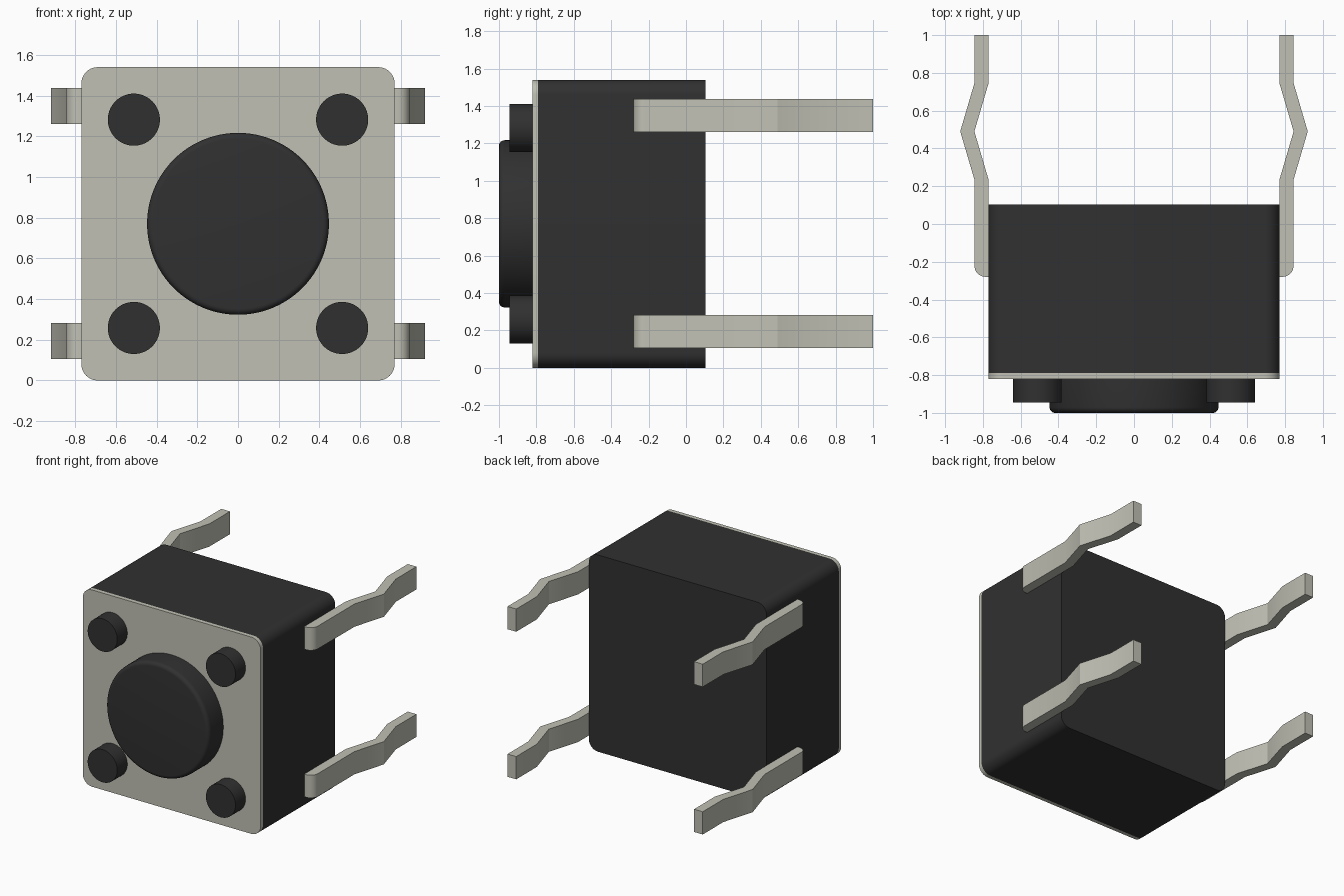
import bpy, bmesh, math
from mathutils import Vector

if "Cube" in bpy.data.objects:
    bpy.data.objects.remove(bpy.data.objects["Cube"])


def material(name, rgb):
    m = bpy.data.materials.new(name)
    m.diffuse_color = (*rgb, 1)
    m.use_nodes = True
    m.node_tree.nodes["Principled BSDF"].inputs["Base Color"].default_value = m.diffuse_color
    return m


BLACK = material("black plastic", (0.03, 0.03, 0.03))
METAL = material("pale metal", (0.53, 0.53, 0.46))


def finish(name, bm, mat):
    bmesh.ops.recalc_face_normals(bm, faces=bm.faces)
    me = bpy.data.meshes.new(name)
    bm.to_mesh(me)
    bm.free()
    me.materials.append(mat)
    ob = bpy.data.objects.new(name, me)
    bpy.context.collection.objects.link(ob)
    bpy.ops.object.select_all(action='DESELECT')
    ob.select_set(True)
    bpy.context.view_layer.objects.active = ob
    bpy.ops.object.shade_smooth_by_angle(angle=math.radians(30))
    return ob


def prism(name, points, offset, mat):
    """Extrude a closed planar outline along an offset vector."""
    bm = bmesh.new()
    face = bm.faces.new([bm.verts.new(p) for p in points])
    res = bmesh.ops.extrude_face_region(bm, geom=[face], use_keep_orig=True)
    verts = [v for v in res["geom"] if isinstance(v, bmesh.types.BMVert)]
    bmesh.ops.translate(bm, vec=Vector(offset), verts=verts)
    return finish(name, bm, mat)


def arc(cx, cy, r, a0, a1, n=10):
    return [(cx + r * math.cos(math.radians(a0 + (a1 - a0) * i / n)),
             cy + r * math.sin(math.radians(a0 + (a1 - a0) * i / n))) for i in range(n + 1)]


def lathe(name, profile, cx, cz, mat, n=64):
    """Closed solid of rings (radius, y) around an axis along y."""
    bm = bmesh.new()
    rings = [[bm.verts.new((cx + r * math.cos(math.tau * i / n), y,
                            cz + r * math.sin(math.tau * i / n))) for i in range(n)]
             for r, y in profile]
    for a, b in zip(rings, rings[1:]):
        for i in range(n):
            j = (i + 1) % n
            bm.faces.new((a[i], a[j], b[j], b[i]))
    bm.faces.new(rings[0])
    bm.faces.new(rings[-1])
    return finish(name, bm, mat)


# Body and front plate share a rounded square outline
H, R, MID = 0.77, 0.08, 0.77
outline = []
for sx, sz, a in ((1, 1, 0), (-1, 1, 90), (-1, -1, 180), (1, -1, 270)):
    outline += arc(sx * (H - R), MID + sz * (H - R), R, a, a + 90)
prism("body", [(x, -0.79, z) for x, z in outline], (0, 0.893, 0), BLACK)
prism("front_plate", [(x, -0.82, z) for x, z in outline], (0, 0.03, 0), METAL)

# Push button with a rounded front rim
rim = [(r, y) for r, y in arc(0.417, -0.97, 0.03, 0, -90, 6)]
lathe("button", [(0.447, -0.81)] + rim, 0, MID, BLACK, 96)

# Corner pegs
for sx in (-1, 1):
    for sz in (-1, 1):
        lathe("corner_peg", [(0.128, -0.81), (0.128, -0.945)],
              sx * 0.512, MID + sz * 0.512, BLACK)

# Kinked terminal legs, rounded at their front outer corner
T = 0.075
path = [(0.77, -0.28), (0.77, 0.235), (0.845, 0.49), (0.77, 0.745), (0.77, 1.0)]
leg = path + [(x + T, y) for x, y in reversed(path[1:])]
leg += arc(0.77 + T - 0.06, -0.22, 0.06, 0, -90, 8)
for side, sx in (("right", 1), ("left", -1)):
    for level, z in (("lower", 0.105), ("upper", 1.26)):
        prism(f"{side}_{level}_leg", [(sx * x, y, z) for x, y in leg], (0, 0, 0.178), METAL)
